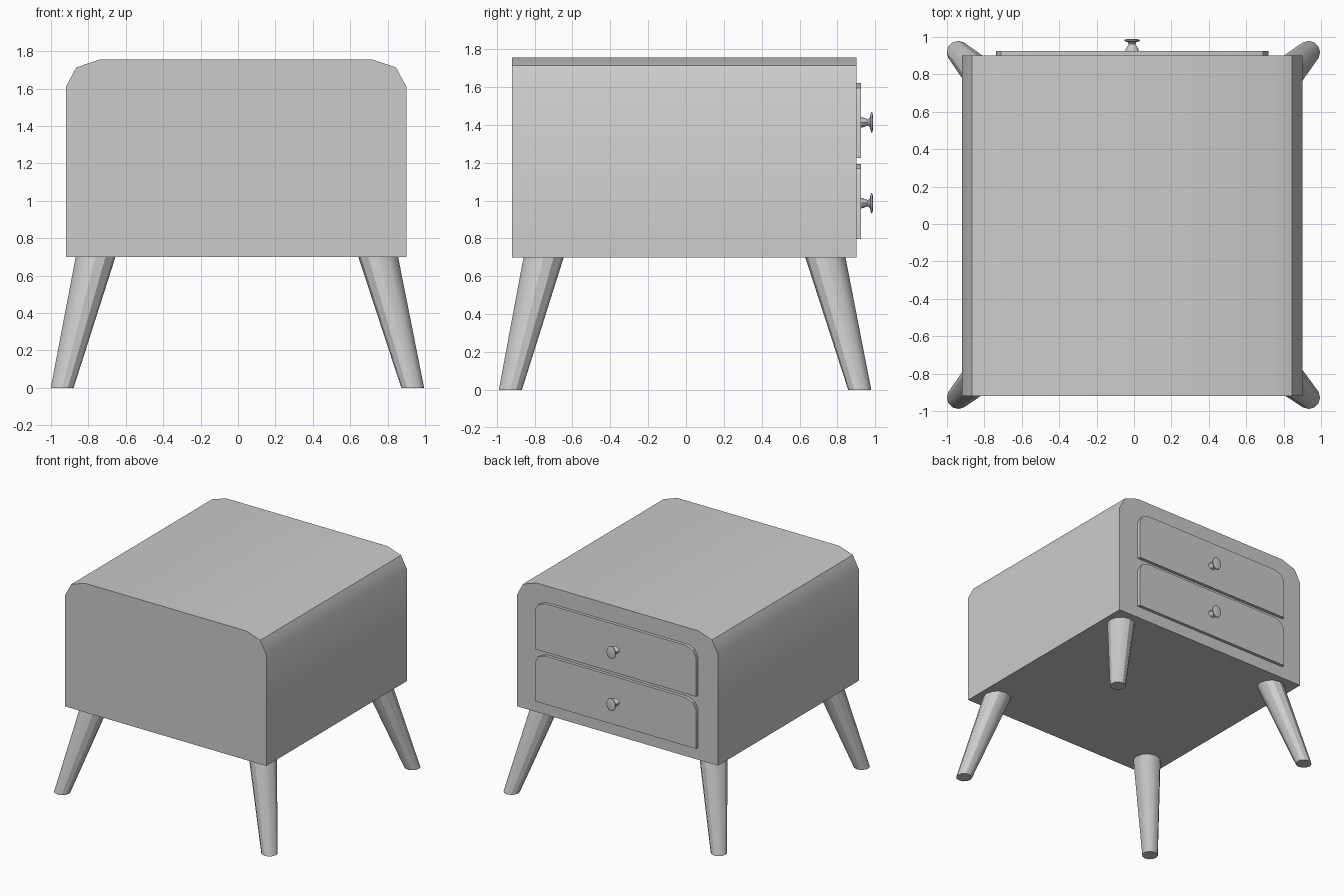
import bpy, bmesh, math
from mathutils import Vector

if "Cube" in bpy.data.objects:
    bpy.data.objects.remove(bpy.data.objects["Cube"])


def loft(name, rings):
    """Skin a list of closed rings and cap both ends."""
    bm = bmesh.new()
    loops = [[bm.verts.new(p) for p in ring] for ring in rings]
    n = len(loops[0])
    for a, b in zip(loops, loops[1:]):
        for i in range(n):
            j = (i + 1) % n
            bm.faces.new((a[i], a[j], b[j], b[i]))
    bm.faces.new(loops[0])
    bm.faces.new(loops[-1])
    bmesh.ops.recalc_face_normals(bm, faces=bm.faces)
    mesh = bpy.data.meshes.new(name)
    bm.to_mesh(mesh)
    bm.free()
    obj = bpy.data.objects.new(name, mesh)
    bpy.context.collection.objects.link(obj)
    bpy.ops.object.select_all(action='DESELECT')
    obj.select_set(True)
    bpy.context.view_layer.objects.active = obj
    bpy.ops.object.shade_smooth_by_angle(angle=math.radians(30))
    return obj


def arched_panel(name, half, z0, z1, y0, y1, corner):
    """Upright slab whose two top corners are cut in two steps."""
    right = [(half, z0)] + [(half - dx, z1 - dz) for dx, dz in corner]
    profile = right + [(-x, z) for x, z in reversed(right)]
    return loft(name, [[(CX + x, y, z) for x, z in profile] for y in (y0, y1)])


def circle(n):
    return [(math.cos(2 * math.pi * i / n), math.sin(2 * math.pi * i / n)) for i in range(n)]


CX = -0.01  # cabinet sits slightly off the origin

# Cabinet
arched_panel("cabinet", 0.91, 0.70, 1.755, -0.92, 0.90,
             [(0, 0.145), (0.055, 0.042), (0.18, 0)])

# Drawers and knobs
# knob stations: y, half width, half height
knob = [(0.915, 0.038, 0.030), (0.935, 0.034, 0.026), (0.962, 0.018, 0.016),
        (0.972, 0.022, 0.026), (0.978, 0.041, 0.054), (0.985, 0.040, 0.052),
        (0.989, 0.025, 0.033)]
for label, z0 in (("lower", 0.798), ("upper", 1.225)):
    arched_panel(label + "_drawer", 0.728, z0, z0 + 0.395, 0.89, 0.925,
                 [(0, 0.075), (0.028, 0.024), (0.09, 0)])
    zc = z0 + 0.188
    loft(label + "_knob", [[(CX + rx * c, y, zc + rz * s) for c, s in circle(12)]
                           for y, rx, rz in knob])

# Splayed tapered legs
for sx, side in ((-1, "left"), (1, "right")):
    for sy, end in ((-1, "front"), (1, "back")):
        foot = Vector((-0.003 + sx * 0.937, -0.005 + sy * 0.923, 0))
        top = Vector((-0.006 + sx * 0.753, -0.008 + sy * 0.742, 0.71))
        loft(f"{end}_{side}_leg",
             [[p + Vector((r * c, r * s, 0)) for c, s in circle(12)]
              for p, r in ((foot, 0.061), (top, 0.107))])
